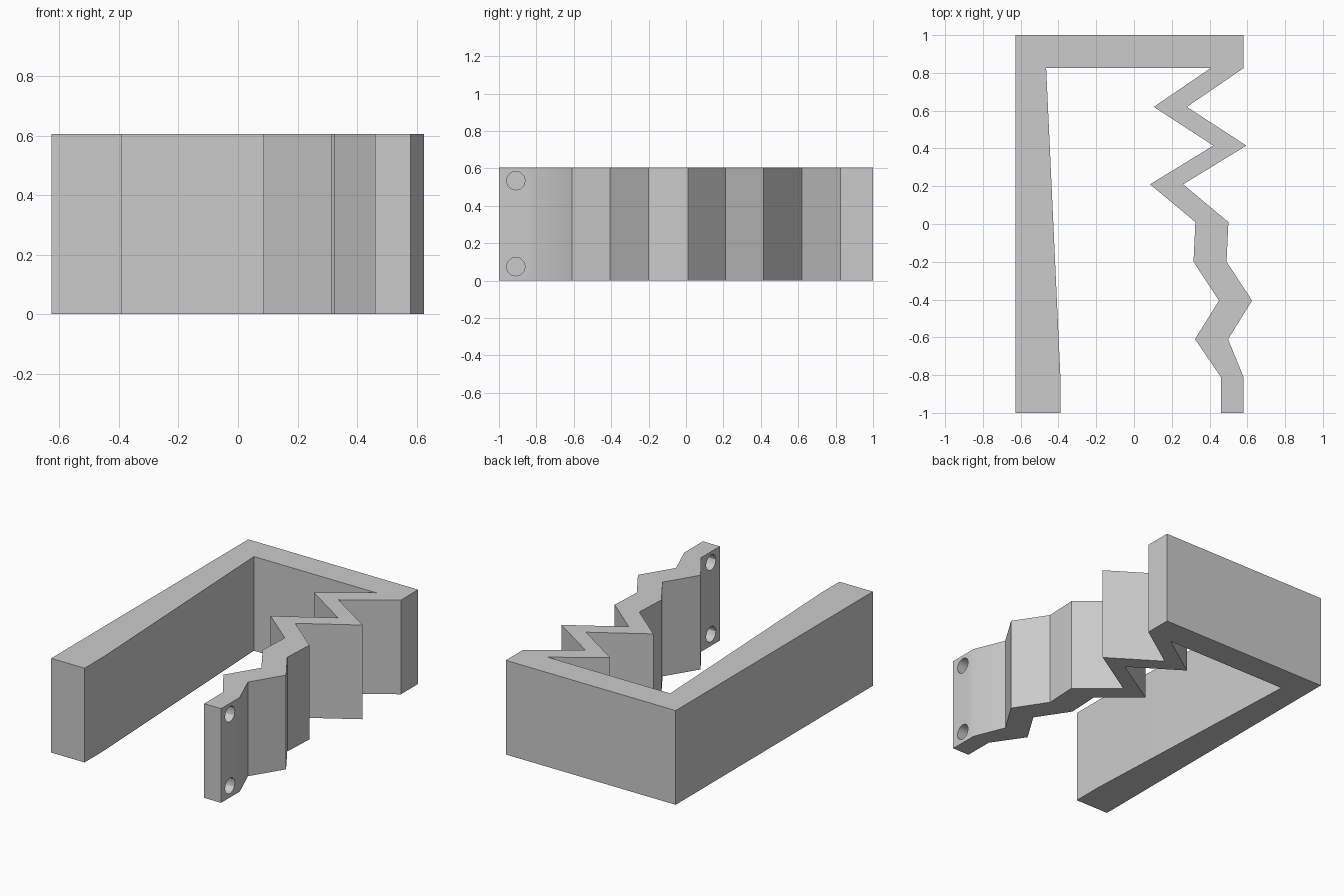
import bpy
import bmesh
from mathutils import Matrix

HEIGHT = 0.605
BAND = 0.175           # sideways width of the zigzag spring band

cube = bpy.data.objects.get("Cube")
if cube:
    bpy.data.objects.remove(cube, do_unlink=True)

# Single grey plastic
grey = bpy.data.materials.new("plain grey")
grey.use_nodes = True
colour = (0.6, 0.6, 0.6, 1)
grey.diffuse_color = colour
grey.node_tree.nodes["Principled BSDF"].inputs["Base Color"].default_value = colour


def make_object(name, bm):
    bmesh.ops.recalc_face_normals(bm, faces=bm.faces)
    mesh = bpy.data.meshes.new(name)
    bm.to_mesh(mesh)
    bm.free()
    obj = bpy.data.objects.new(name, mesh)
    bpy.context.collection.objects.link(obj)
    mesh.materials.append(grey)
    return obj


def extrude_profile(name, points, height):
    bm = bmesh.new()
    face = bm.faces.new([bm.verts.new((x, y, 0)) for x, y in points])
    result = bmesh.ops.extrude_face_region(bm, geom=[face])
    top = [v for v in result["geom"] if isinstance(v, bmesh.types.BMVert)]
    bmesh.ops.translate(bm, verts=top, vec=(0, 0, height))
    return make_object(name, bm)


# Bracket outline: tapered arm, back bar, zigzag spring arm and drilled tab
zigzag = [(0.58, 0.825), (0.28, 0.62), (0.595, 0.415), (0.26, 0.21),
          (0.5, 0.01), (0.49, -0.2), (0.625, -0.405), (0.498, -0.61)]
zigzag_inner = [(x - BAND, y) for x, y in reversed(zigzag)]
tab = [(0.58, -0.81), (0.58, -1), (0.46, -1), (0.46, -0.81)]
arm_outer = [(-0.627, -1), (-0.627, 1), (0.58, 1)]
arm_inner = [(-0.465, 0.825), (-0.39, -0.8), (-0.39, -1)]
bracket = extrude_profile("spring_bracket",
                          arm_outer + zigzag + tab + zigzag_inner + arm_inner, HEIGHT)

# Screw holes through the tab
bm = bmesh.new()
for z in (0.075, HEIGHT - 0.07):
    place = Matrix.Translation((0.52, -0.91, z)) @ Matrix.Rotation(1.5708, 4, "Y")
    bmesh.ops.create_cone(bm, cap_ends=True, segments=12, radius1=0.05,
                          radius2=0.05, depth=0.4, matrix=place)
cutter = make_object("hole_cutter", bm)
cutter.hide_render = True

drill = bracket.modifiers.new("screw holes", "BOOLEAN")
drill.operation = "DIFFERENCE"
drill.solver = "EXACT"
drill.object = cutter
bpy.ops.object.select_all(action="DESELECT")
bpy.context.view_layer.objects.active = bracket
bracket.select_set(True)
bpy.ops.object.modifier_apply(modifier=drill.name)
bpy.data.objects.remove(cutter, do_unlink=True)

# Soften the shallow bends, keep the corners sharp
bpy.ops.object.shade_smooth_by_angle(angle=0.5236)
